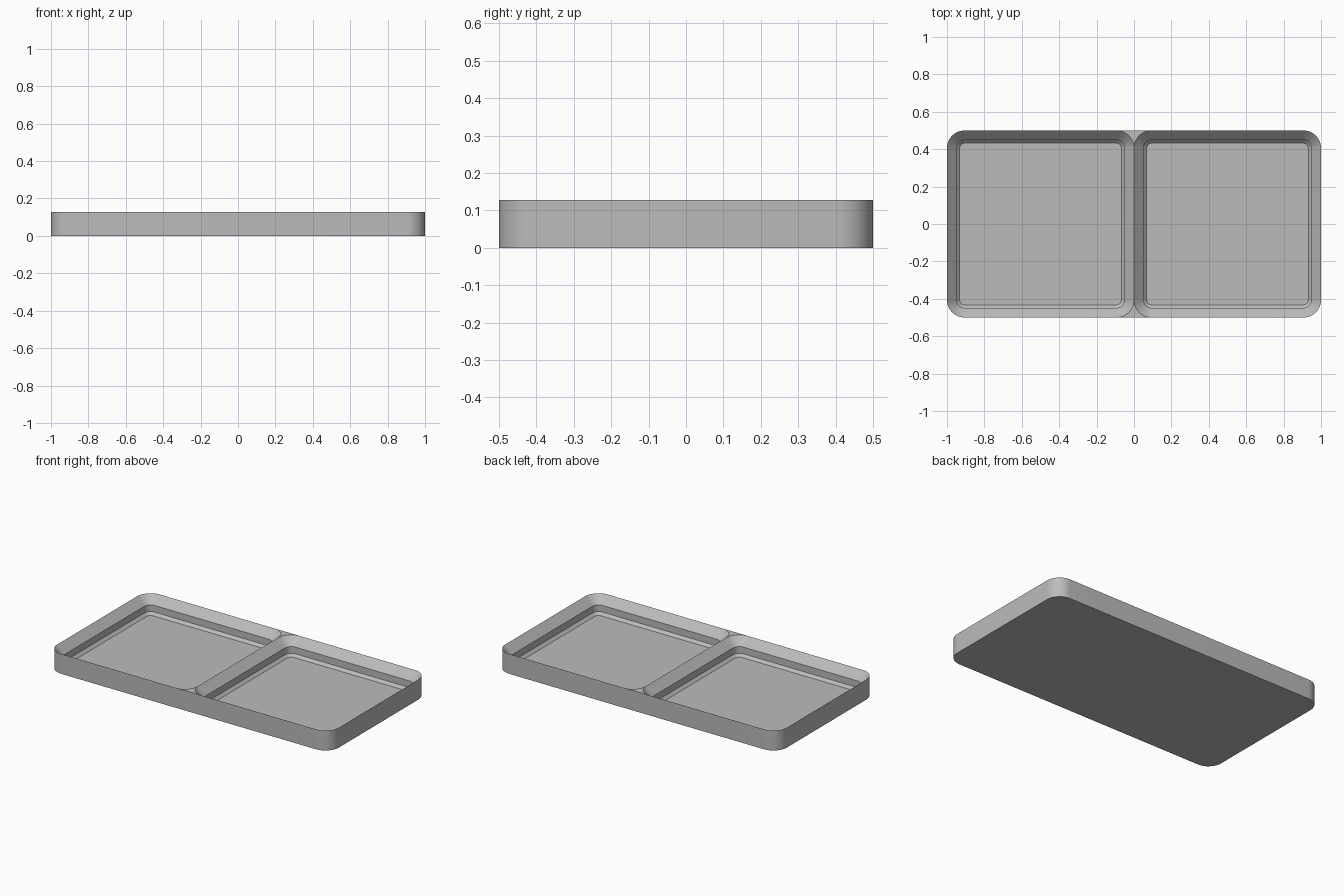
import bpy, bmesh
from math import sin, cos, pi, atan2

cube = bpy.data.objects.get("Cube")
if cube:
    bpy.data.objects.remove(cube)

HEIGHT = 0.128
RADIUS = 0.095
STEPS = 16
# Pocket profile from rim to floor: (inset from the cell edge, height)
PROFILE = [(0, HEIGHT), (0.051, 0.077), (0.051, 0.034), (0.068, 0.017)]

grey = bpy.data.materials.new("plain grey")
grey.use_nodes = True
colour = (0.5, 0.5, 0.5, 1)
grey.diffuse_color = colour
grey.node_tree.nodes["Principled BSDF"].inputs["Base Color"].default_value = colour


def cell_outline(cx, inset):
    """Rounded square, counter-clockwise, for the cell centred on cx."""
    c = 0.5 - RADIUS
    r = RADIUS - inset
    points = []
    for q, (sx, sy) in enumerate([(1, 1), (-1, 1), (-1, -1), (1, -1)]):
        for i in range(STEPS + 1):
            a = (q + i / STEPS) * pi / 2
            points.append((cx + sx * c + r * cos(a), sy * c + r * sin(a)))
    return points


bm = bmesh.new()


def ring(points, z):
    return [bm.verts.new((x, y, z)) for x, y in points]


def bridge(a, b):
    n = len(a)
    for i in range(n):
        j = (i + 1) % n
        bm.faces.new((a[i], a[j], b[j], b[i]))


# Two stepped pockets with flat floors
for cx in (-0.5, 0.5):
    rings = [ring(cell_outline(cx, inset), z) for inset, z in PROFILE]
    for upper, lower in zip(rings, rings[1:]):
        bridge(upper, lower)
    bm.faces.new(rings[-1])

# Outer wall and underside follow the outer halves of both cells
rim = cell_outline(-0.5, 0) + cell_outline(0.5, 0)
outer = sorted((p for p in rim if abs(p[0]) > RADIUS - 1e-4),
               key=lambda p: atan2(p[1], p[0]))
base, top = ring(outer, 0), ring(outer, HEIGHT)
bridge(base, top)
bm.faces.new(base[::-1])

# Flat webs where the pocket corners meet at the front and back
for side in (-1, 1):
    arc = []
    for i in range(STEPS + 1):
        a = i / STEPS * pi / 2
        arc.append((RADIUS * (1 - sin(a)), side * (0.5 - RADIUS * (1 - cos(a)))))
    arc = [(x, side * (0.5 - RADIUS) + side * RADIUS * cos(i / STEPS * pi / 2))
           for i, (x, y) in enumerate(arc)]
    left = ring([(-x, y) for x, y in arc], HEIGHT)
    right = ring(arc, HEIGHT)
    for i in range(STEPS):
        quad = (left[i], left[i + 1], right[i + 1], right[i])
        bm.faces.new(quad if side > 0 else quad[::-1])

bmesh.ops.remove_doubles(bm, verts=bm.verts, dist=1e-5)
mesh = bpy.data.meshes.new("two_cell_tray")
bm.to_mesh(mesh)
bm.free()
mesh.materials.append(grey)
tray = bpy.data.objects.new("two_cell_tray", mesh)
bpy.context.collection.objects.link(tray)

# Smooth rounded corners, crisp steps
bpy.ops.object.select_all(action='DESELECT')
tray.select_set(True)
bpy.context.view_layer.objects.active = tray
bpy.ops.object.shade_smooth_by_angle(angle=pi / 6)
